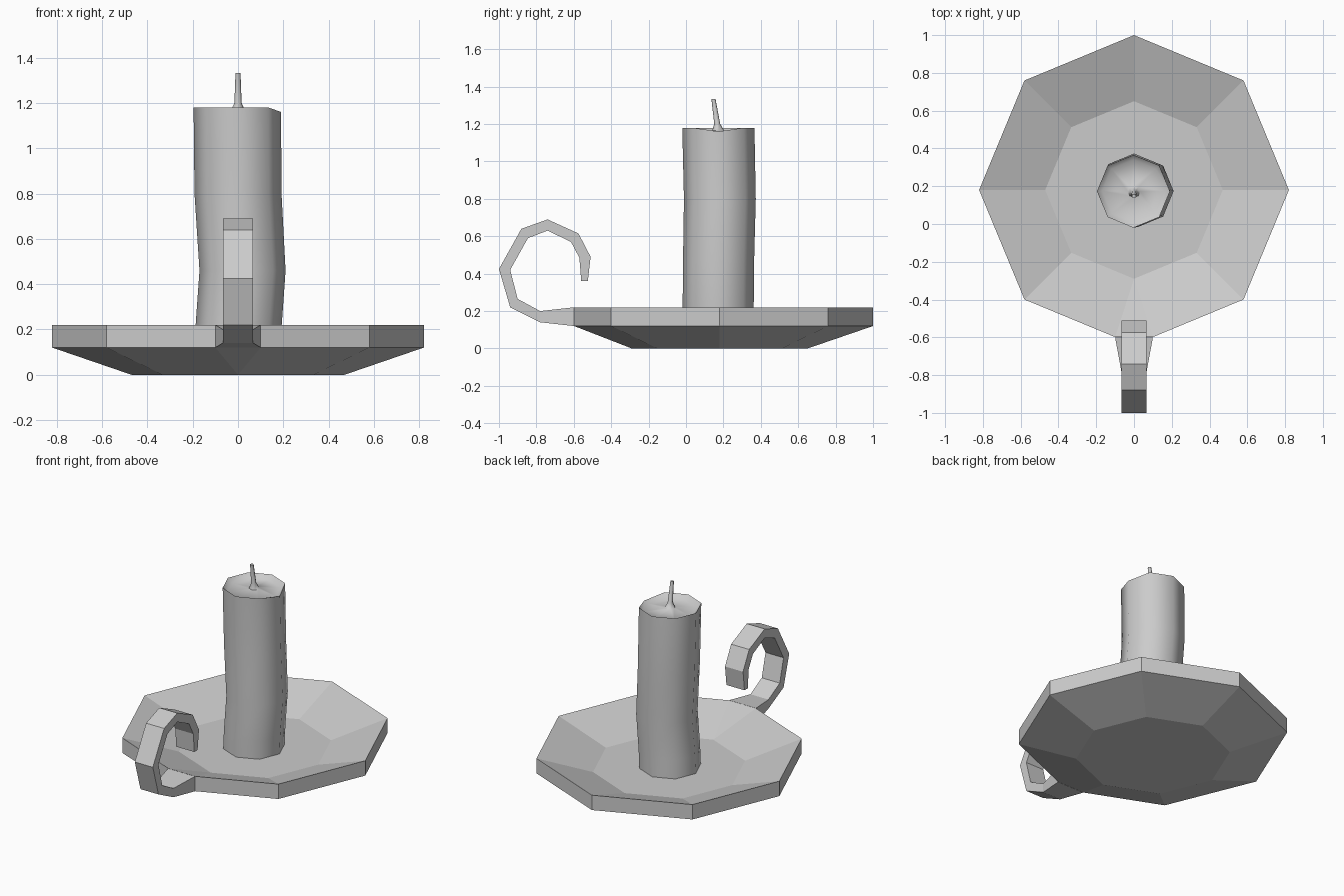
import bpy, bmesh, math

if "Cube" in bpy.data.objects:
    bpy.data.objects.remove(bpy.data.objects["Cube"])

CY = 0.18  # centre of plate and candle along y


def skin(name, loops, smooth=None):
    """Join equal-length vertex loops with quads and cap both ends."""
    bm = bmesh.new()
    rows = [[bm.verts.new(p) for p in loop] for loop in loops]
    n = len(rows[0])
    for a, b in zip(rows, rows[1:]):
        for i in range(n):
            j = (i + 1) % n
            bm.faces.new((a[i], a[j], b[j], b[i]))
    bm.faces.new(rows[0][::-1])
    bm.faces.new(rows[-1])
    bmesh.ops.remove_doubles(bm, verts=bm.verts[:], dist=0.0005)
    bmesh.ops.recalc_face_normals(bm, faces=bm.faces[:])
    me = bpy.data.meshes.new(name)
    bm.to_mesh(me)
    bm.free()
    ob = bpy.data.objects.new(name, me)
    bpy.context.collection.objects.link(ob)
    if smooth:
        bpy.ops.object.select_all(action='DESELECT')
        ob.select_set(True)
        bpy.context.view_layer.objects.active = ob
        bpy.ops.object.shade_smooth_by_angle(angle=math.radians(smooth))
    return ob


def octagon(r, z, cx=0.0, cy=CY):
    return [(cx + r * math.cos(i * math.pi / 4), cy + r * math.sin(i * math.pi / 4), z)
            for i in range(8)]


def plate_loop(r, z, split):
    """Octagon whose front corner is cut to a short edge where the handle joins."""
    pts = octagon(r, z)
    y = CY - r + split * math.tan(math.pi / 8)
    pts[6:7] = [(-split, y, z), (split, y, z)]
    return pts


# Dish-shaped plate
skin("plate", [plate_loop(0.47, 0.0, 0), plate_loop(0.82, 0.12, 0.1),
               plate_loop(0.82, 0.22, 0.1), plate_loop(0.47, 0.10, 0)])

# Curled handle: (outer y, z, inner y, z, half width)
path = [(-0.60, 0.12, -0.60, 0.22, 0.10),
        (-0.78, 0.14, -0.78, 0.20, 0.067),
        (-0.94, 0.22, -0.90, 0.265, 0.067),
        (-1.00, 0.425, -0.94, 0.42, 0.067),
        (-0.88, 0.64, -0.845, 0.59, 0.067),
        (-0.74, 0.69, -0.74, 0.63, 0.067),
        (-0.575, 0.615, -0.615, 0.57, 0.067),
        (-0.51, 0.49, -0.57, 0.485, 0.067),
        (-0.525, 0.36, -0.56, 0.36, 0.067)]
skin("handle", [[(-w, oy, oz), (w, oy, oz), (w, iy, iz), (-w, iy, iz)]
                for oy, oz, iy, iz, w in path])

# Slightly wavy candle with a hollowed top running up into the wick
# (radius, z, centre x, centre y)
rings = [(0.190, 0.095, -0.002, 0.172), (0.190, 0.22, 0.003, 0.172),
         (0.190, 0.46, 0.020, 0.174), (0.192, 0.80, 0.000, 0.181),
         (0.193, 1.18, -0.003, 0.173),
         (0.165, 1.15, -0.003, 0.175), (0.032, 1.165, 0.0, 0.172),
         (0.016, 1.20, 0.0, 0.167), (0.011, 1.333, 0.0, 0.147)]
loops = [octagon(*r) for r in rings]
x, y, z = loops[4][0]
loops[4][0] = (x, y, 1.16)  # melted corner of the rim
skin("candle", loops, smooth=62)
